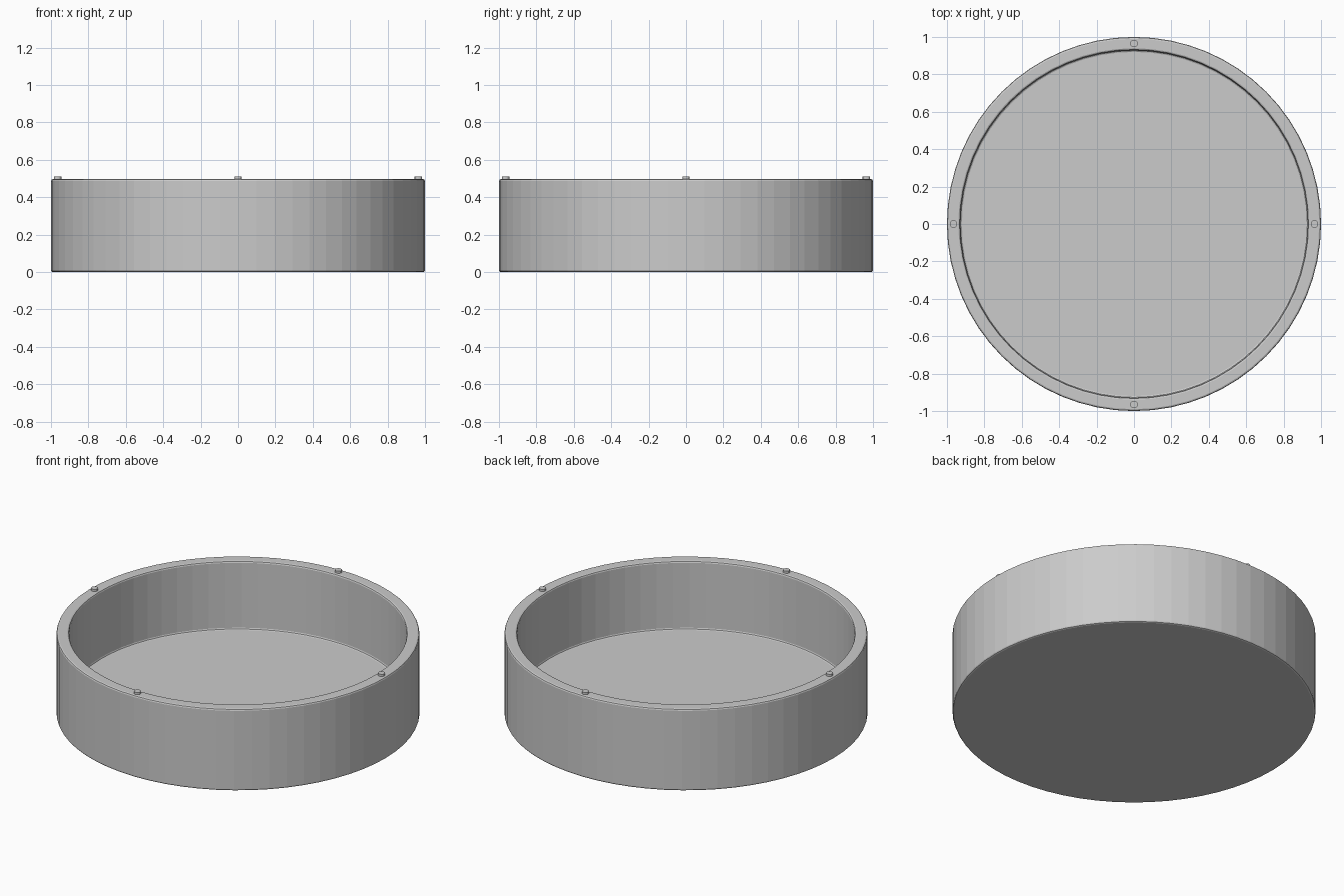
import bpy, bmesh
from math import cos, sin, pi

cube = bpy.data.objects.get("Cube")
if cube:
    bpy.data.objects.remove(cube, do_unlink=True)

grey = bpy.data.materials.new("light grey")
grey.use_nodes = True
colour = (0.6, 0.6, 0.6, 1)
grey.diffuse_color = colour
grey.node_tree.nodes["Principled BSDF"].inputs["Base Color"].default_value = colour


def lathe(name, profile, sides, location=(0, 0, 0)):
    """Turn an (r, z) profile around z and cap both of its ends."""
    bm = bmesh.new()
    rings = [[bm.verts.new((r * cos(2 * pi * i / sides), r * sin(2 * pi * i / sides), z))
              for i in range(sides)] for r, z in profile]
    for low, high in zip(rings, rings[1:]):
        for i in range(sides):
            j = (i + 1) % sides
            bm.faces.new((low[i], low[j], high[j], high[i]))
    bm.faces.new(rings[0][::-1])
    bm.faces.new(rings[-1])
    bmesh.ops.recalc_face_normals(bm, faces=bm.faces)
    mesh = bpy.data.meshes.new(name)
    bm.to_mesh(mesh)
    bm.free()
    mesh.materials.append(grey)
    obj = bpy.data.objects.new(name, mesh)
    obj.location = location
    bpy.context.collection.objects.link(obj)
    return obj


# Round tray: underside, outer wall, rim, inner wall and floor, with softened edges
OUTER, INNER, TOP, FLOOR, B = 1.0, 0.93, 0.497, 0.083, 0.01
lathe("round_tray", [
    (OUTER - B, 0), (OUTER - B * 0.3, B * 0.3), (OUTER, B),
    (OUTER, TOP - B), (OUTER - B * 0.3, TOP - B * 0.3), (OUTER - B, TOP),
    (INNER + B, TOP), (INNER + B * 0.3, TOP - B * 0.3), (INNER, TOP - B),
    (INNER, FLOOR + B), (INNER - B * 0.3, FLOOR + B * 0.3), (INNER - B, FLOOR)], 64)

# Four small locating pegs on the rim
for side, (x, y) in {"left": (1, 0), "back": (0, 1), "right": (-1, 0), "front": (0, -1)}.items():
    lathe(side + "_rim_peg", [(0.02, -0.01), (0.02, 0.013)], 12,
          (x * 0.965, y * 0.965, TOP))
